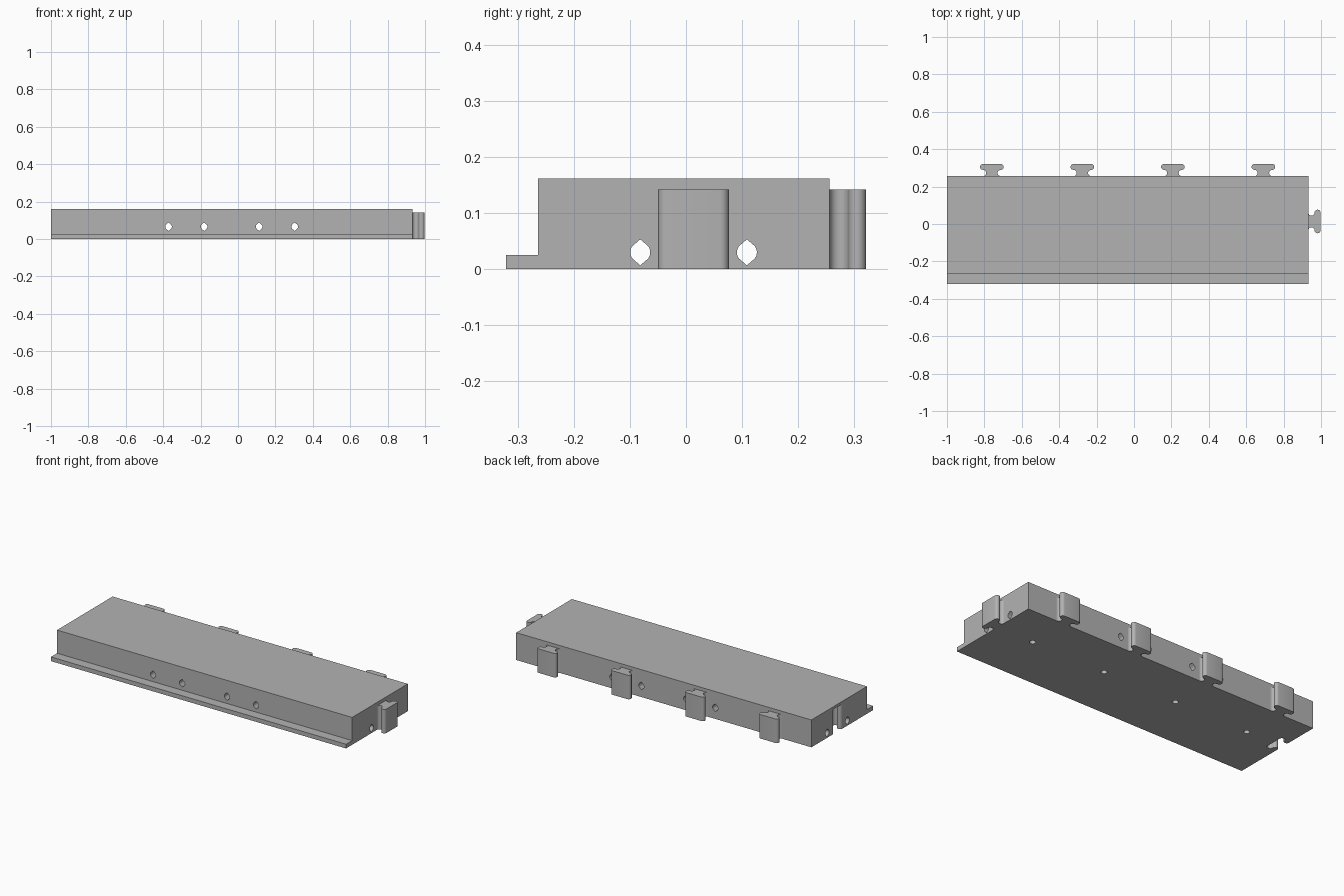
import bpy, bmesh, math
from mathutils import Matrix, Vector

cube = bpy.data.objects.get("Cube")
if cube:
    bpy.data.objects.remove(cube, do_unlink=True)

grey = bpy.data.materials.new("plain grey")
grey.use_nodes = True
colour = (0.45, 0.45, 0.45, 1)
grey.diffuse_color = colour
grey.node_tree.nodes["Principled BSDF"].inputs["Base Color"].default_value = colour

X0, X1 = -1.0, 0.932          # ends of the bed
FLANGE, FRONT, BACK = -0.321, -0.264, 0.256
TOP, CLIP_TOP = 0.162, 0.142
CLIPS_X = [-0.76 + 0.484 * i for i in range(4)]
END_Y = 0.0135


def prism(name, points, depth, matrix):
    """Extrude a closed outline along its local z."""
    bm = bmesh.new()
    face = bm.faces.new([bm.verts.new((x, y, 0)) for x, y in points])
    side = bmesh.ops.extrude_face_region(bm, geom=[face])["geom"]
    bmesh.ops.translate(bm, vec=(0, 0, depth),
                        verts=[v for v in side if isinstance(v, bmesh.types.BMVert)])
    bm.transform(matrix)
    bmesh.ops.recalc_face_normals(bm, faces=bm.faces)
    mesh = bpy.data.meshes.new(name)
    bm.to_mesh(mesh)
    bm.free()
    mesh.materials.append(grey)
    obj = bpy.data.objects.new(name, mesh)
    bpy.context.collection.objects.link(obj)
    return obj


def arc(cx, cy, r, start, end, steps=10):
    angles = [math.radians(start + (end - start) * i / steps) for i in range(steps + 1)]
    return [(cx + r * math.cos(a), cy + r * math.sin(a)) for a in angles]


def clip_outline(gap=0.0):
    """T shaped clip: concave neck, rounded head, pointing along +y."""
    neck, head, half = 0.0168 - gap, 0.0157 + gap, 0.0475
    half_side = arc(half, 0.0168 - gap, neck, 270, 90) + arc(half, 2 * neck + head, head, -90, 90)[1:]
    return half_side + [(-x, y) for x, y in reversed(half_side)]


def teardrop(r):
    """Round hole with a peak above and below."""
    peak = r * 1.3
    return arc(0, 0, r, -40, 40, 8) + [(0, peak)] + arc(0, 0, r, 140, 220, 8) + [(0, -peak)]


def cut(target, cutter):
    cutter.hide_render = True
    mod = target.modifiers.new("cut", 'BOOLEAN')
    mod.operation, mod.solver, mod.object = 'DIFFERENCE', 'EXACT', cutter
    bpy.context.view_layer.objects.active = target
    bpy.ops.object.modifier_apply(modifier=mod.name)
    bpy.data.objects.remove(cutter, do_unlink=True)


def axes(x, y, z, origin):
    m = Matrix((x, y, z)).transposed().to_4x4()
    m.translation = Vector(origin)
    return m


# Bed with a thin flange along the front, swept along x
section = [(FLANGE, 0), (BACK, 0), (BACK, TOP), (FRONT, TOP), (FRONT, 0.025), (FLANGE, 0.025)]
bed = prism("bed", section, X1 - X0, axes((0, 1, 0), (0, 0, 1), (1, 0, 0), (X0, 0, 0)))

# Socket in the right end
quarter = Matrix.Rotation(-math.pi / 2, 4, 'Z')
cut(bed, prism("socket_cutter", [(x, y - 0.0005) for x, y in clip_outline(0.001)], CLIP_TOP + 0.015,
               Matrix.Translation((X0, END_Y, -0.01)) @ quarter))

# Tunnels beside each clip, and blind round holes underneath
for x in CLIPS_X:
    for side in (-1, 1):
        cut(bed, prism("cross_tunnel_cutter", teardrop(0.0175), 0.8,
                       axes((1, 0, 0), (0, 0, 1), (0, 1, 0), (x + side * 0.095, -0.4, 0.066))))
    cut(bed, prism("pin_hole_cutter", arc(0, 0, 0.0165, 0, 345, 23), 0.13,
                   Matrix.Translation((x, 0.005, -0.01))))
for side in (-1, 1):
    cut(bed, prism("long_tunnel_cutter", teardrop(0.0178), 2.4,
                   axes((0, 1, 0), (0, 0, 1), (1, 0, 0), (-1.2, END_Y + side * 0.095, 0.03))))

# Clips along the back and on the left end
clips = [prism(f"back_clip_{i + 1}", clip_outline(), CLIP_TOP, Matrix.Translation((x, BACK, 0)))
         for i, x in enumerate(CLIPS_X)]
clips.append(prism("end_clip", clip_outline(), CLIP_TOP,
                   Matrix.Translation((X1, END_Y, 0)) @ quarter))

# Smooth curved walls, sharp edges elsewhere
bpy.ops.object.select_all(action='DESELECT')
for obj in [bed] + clips:
    obj.select_set(True)
bpy.context.view_layer.objects.active = bed
bpy.ops.object.shade_smooth_by_angle(angle=math.radians(30))
